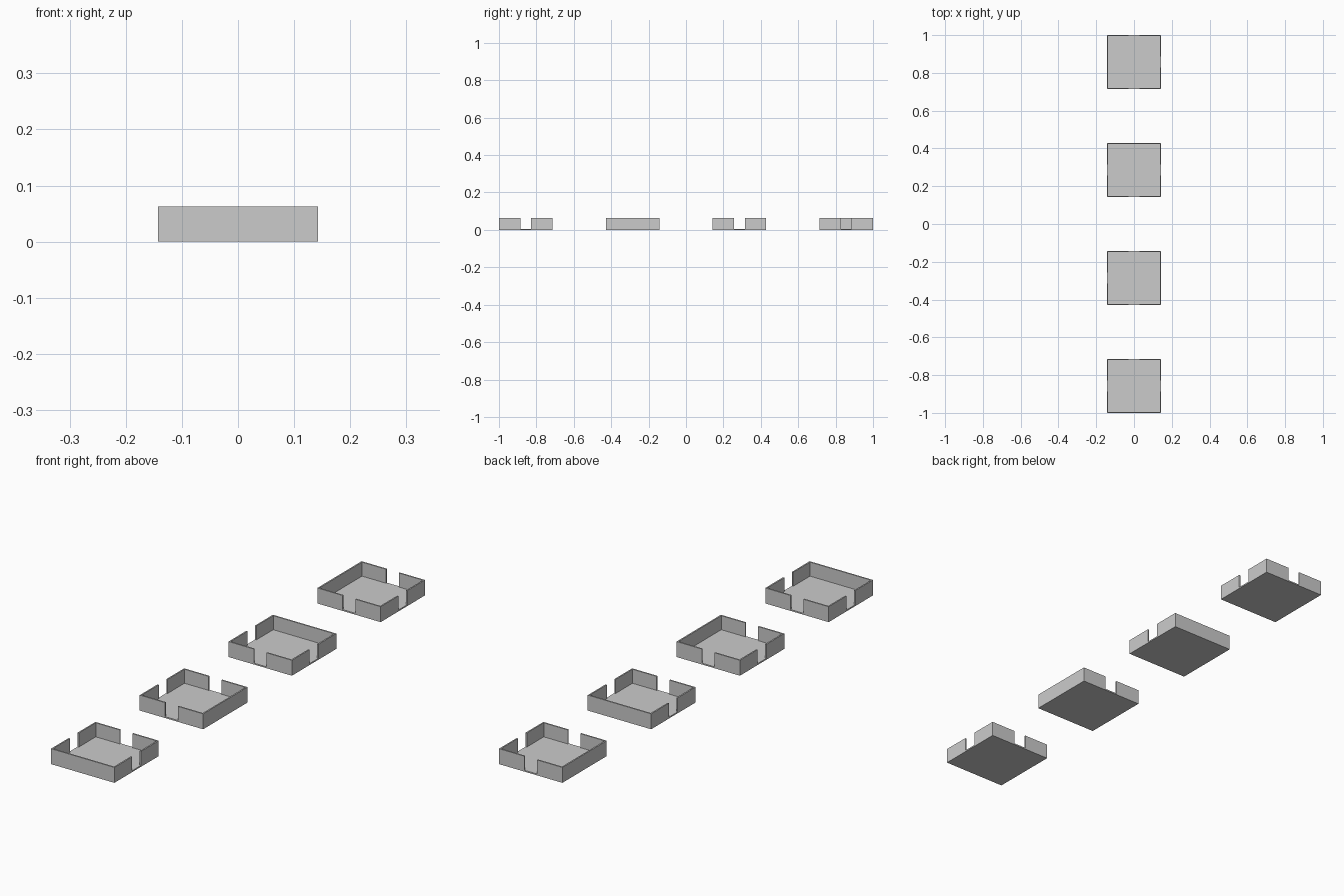
import bpy, bmesh
from mathutils import Matrix, Vector

if "Cube" in bpy.data.objects:
    bpy.data.objects.remove(bpy.data.objects["Cube"])

U = 2 / 35            # grid unit: room = 5 units, doorway = 1 unit
SIZE, DOOR = 5 * U, U
FLOOR, TOP, WALL = 0.1 * U, 1.1 * U, 0.1 * U
H = SIZE / 2


def wall_profile(side, solid, start):
    """Plan rectangles for one wall, given as (along0, along1, in0, in1)."""
    a = -H + start
    b = H - start
    spans = [(a, b)] if solid else [(a, -DOOR / 2), (DOOR / 2, b)]
    rects = []
    for s, e in spans:
        if side == "front":
            rects.append((s, e, -H, -H + WALL))
        elif side == "back":
            rects.append((s, e, H - WALL, H))
        elif side == "left":
            rects.append((-H, -H + WALL, s, e))
        else:
            rects.append((H - WALL, H, s, e))
    return rects


def box_object(name, boxes, y):
    bm = bmesh.new()
    for x0, x1, y0, y1, z0, z1 in boxes:
        centre = Vector(((x0 + x1) / 2, (y0 + y1) / 2, (z0 + z1) / 2))
        m = Matrix.Translation(centre) @ Matrix.Diagonal((x1 - x0, y1 - y0, z1 - z0, 1))
        bmesh.ops.create_cube(bm, size=1, matrix=m)
    mesh = bpy.data.meshes.new(name)
    bm.to_mesh(mesh)
    bm.free()
    ob = bpy.data.objects.new(name, mesh)
    ob.location.y = y
    bpy.context.collection.objects.link(ob)


# Four square rooms in a row, each with one closed side and three doorways
for i, closed in enumerate(("front", "right", "back", "left")):
    y = (i - 1.5) * 10 * U
    box_object(f"room_{i + 1}_floor", [(-H, H, -H, H, 0, FLOOR)], y)
    for side in ("front", "back", "left", "right"):
        start = 0 if side in ("front", "back") else WALL
        boxes = [(*r, FLOOR, TOP) for r in wall_profile(side, side == closed, start)]
        box_object(f"room_{i + 1}_{side}_wall", boxes, y)
